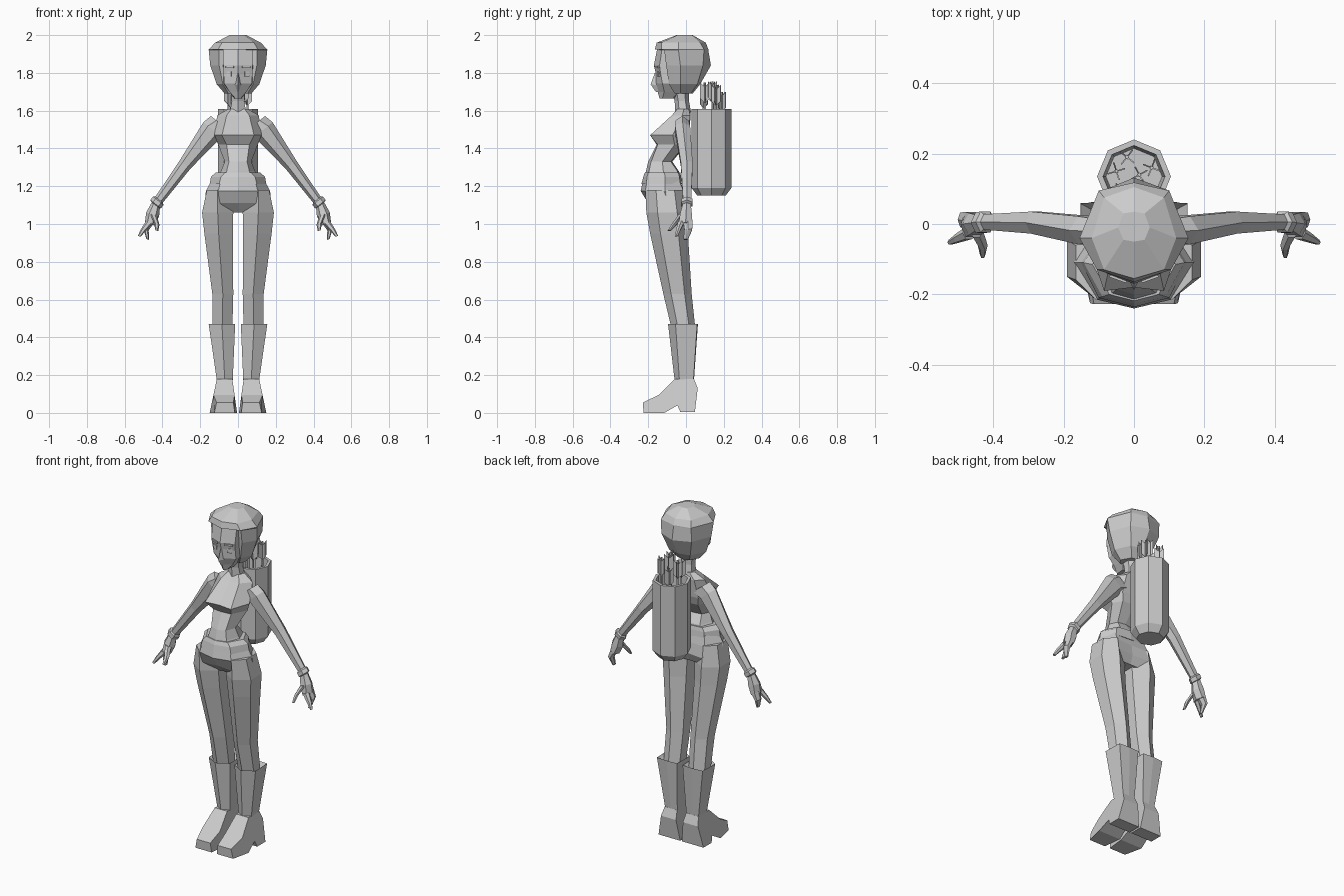
import bpy, bmesh, math
from mathutils import Vector

grey = bpy.data.materials.new("plain grey")
grey.diffuse_color = (0.6, 0.6, 0.6, 1)


def finish(name, bm, mirror=False):
    bmesh.ops.recalc_face_normals(bm, faces=bm.faces)
    me = bpy.data.meshes.new(name)
    bm.to_mesh(me)
    bm.free()
    me.materials.append(grey)
    ob = bpy.data.objects.new(name, me)
    bpy.context.collection.objects.link(ob)
    if mirror:
        ob.modifiers.new("mirror", 'MIRROR').use_mirror_merge = False
    return ob


def loft(name, rings, mirror=False):
    """Skin a list of point rings and cap both ends."""
    bm = bmesh.new()
    rs = [[bm.verts.new(p) for p in r] for r in rings]
    n = len(rs[0])
    for a, b in zip(rs, rs[1:]):
        for i in range(n):
            j = (i + 1) % n
            bm.faces.new((a[i], a[j], b[j], b[i]))
    bm.faces.new(rs[0])
    bm.faces.new(rs[-1])
    return finish(name, bm, mirror)


def sym(z, *half):
    """Symmetric level ring from half outline, front centre to back centre."""
    pts = [(x, y, z) for x, y in half]
    return pts + [(-x, y, z) for x, y, z in pts[-2:0:-1]]


def oval(c, u, v, n=6, turn=0.0):
    c, u, v = Vector(c), Vector(u), Vector(v)
    return [c + u * math.cos(a) + v * math.sin(a)
            for a in (2 * math.pi * (i + turn) / n for i in range(n))]


def box(name, c, s, mirror=False, rot=0.0):
    """Small box turned about z."""
    u = Vector((math.cos(rot), math.sin(rot), 0)) * s[0] / 2
    v = Vector((-math.sin(rot), math.cos(rot), 0)) * s[1] / 2
    rings = [[Vector(c) + Vector((0, 0, k * s[2] / 2)) + a * u + b * v
              for a, b in ((-1, -1), (1, -1), (1, 1), (-1, 1))] for k in (-1, 1)]
    return loft(name, rings, mirror)


# Hair cap, with the front set back below the fringe
loft("hair", [
    sym(2.0, (0, -.05), (.03, -.045), (.045, -.01), (.03, .03), (0, .035)),
    sym(1.96, (0, -.155), (.085, -.13), (.12, -.04), (.085, .075), (0, .105)),
    sym(1.925, (0, -.165), (.105, -.13), (.155, -.04), (.1, .095), (0, .118)),
    sym(1.92, (0, -.1), (.1, -.115), (.155, -.04), (.1, .095), (0, .118)),
    sym(1.84, (0, -.1), (.1, -.105), (.147, -.03), (.1, .09), (0, .132)),
    sym(1.74, (0, -.09), (.08, -.09), (.113, -.03), (.07, .06), (0, .075)),
    sym(1.69, (0, -.06), (.05, -.06), (.07, -.03), (.04, .025), (0, .035))])

# Face and jaw
loft("face", [
    sym(1.94, (0, -.15), (.08, -.125), (.08, 0), (0, 0)),
    sym(1.84, (0, -.17), (.078, -.14), (.08, 0), (0, 0)),
    sym(1.80, (0, -.16), (.076, -.135), (.08, 0), (0, 0)),
    sym(1.745, (0, -.165), (.074, -.125), (.08, -.02), (0, 0)),
    sym(1.70, (0, -.15), (.045, -.115), (.045, -.04), (0, -.03)),
    sym(1.665, (0, -.14), (.015, -.125), (.02, -.07), (0, -.06))])
loft("nose", [[(0, -.165, 1.80), (.004, -.155, 1.80), (-.004, -.155, 1.80)],
              [(0, -.187, 1.74), (.016, -.155, 1.735), (-.016, -.155, 1.735)],
              [(0, -.16, 1.70), (.004, -.145, 1.70), (-.004, -.145, 1.70)]])
box("eye", (.047, -.146, 1.795), (.026, .008, .026), True, .35)
box("eyebrow", (.045, -.155, 1.832), (.05, .009, .01), True, .35)

# Neck
loft("neck", [oval((0, y, z), (rx, 0, 0), (0, ry, 0), 6, .5) for y, z, rx, ry in
              ((-.03, 1.72, .045, .045), (-.022, 1.65, .038, .038), (-.015, 1.59, .05, .042))])

# Torso with pointed bust and narrow waist
loft("torso", [
    sym(1.61, (0, -.04), (.035, -.045), (.05, -.01), (.035, .015), (0, .02)),
    sym(1.575, (0, -.075), (.06, -.075), (.11, -.02), (.07, .022), (0, .025)),
    sym(1.47, (0, -.18), (.085, -.19), (.125, -.07), (.09, .012), (0, .015)),
    sym(1.42, (0, -.155), (.06, -.15), (.105, -.06), (.075, -.005), (0, 0)),
    sym(1.33, (0, -.2), (.048, -.185), (.07, -.125), (.048, -.08), (0, -.072)),
    sym(1.28, (0, -.212), (.06, -.195), (.09, -.12), (.06, -.045), (0, -.038)),
    sym(1.22, (0, -.225), (.08, -.2), (.13, -.11), (.09, -.04), (0, -.03))])

# Belt around the hips
loft("belt", [
    sym(1.272, (0, -.218), (.07, -.2), (.118, -.115), (.08, -.04), (0, -.03)),
    sym(1.25, (0, -.226), (.09, -.206), (.143, -.11), (.095, -.035), (0, -.026)),
    sym(1.212, (0, -.236), (.1, -.21), (.15, -.11), (.1, -.03), (0, -.022))])

# Pelvis tapering to the crotch
loft("pelvis", [
    sym(1.23, (0, -.228), (.09, -.206), (.14, -.11), (.1, -.035), (0, -.028)),
    sym(1.175, (0, -.24), (.105, -.215), (.17, -.11), (.11, -.015), (0, -.02)),
    sym(1.11, (0, -.19), (.1, -.2), (.175, -.1), (.11, 0), (0, -.012)),
    sym(1.06, (0, -.14), (.05, -.15), (.08, -.1), (.05, -.03), (0, -.03))])


# Legs, boots: x range and y range at each height
def leg_ring(z, x0, x1, y0, y1, shape):
    cx, cy, rx, ry = (x0 + x1) / 2, (y0 + y1) / 2, (x1 - x0) / 2, (y1 - y0) / 2
    return [(cx + a * rx, cy + b * ry, z) for a, b in shape]


thigh_shape = ((0, -1), (1, -.45), (1, .5), (0, 1), (-1, .5), (-1, -.45))
boot_shape = ((0, -1), (1, -.5), (.95, .95), (0, 1), (-.95, .95), (-1, -.5))
loft("leg", [leg_ring(*r, thigh_shape) for r in (
    (1.18, .05, .165, -.215, -.01), (1.06, .025, .19, -.21, .008), (.95, .027, .178, -.19, .01),
    (.63, .025, .136, -.12, .03), (.44, .03, .135, -.075, .05))], True)
loft("boot_shaft", [leg_ring(*r, boot_shape) for r in (
    (.44, .04, .125, -.065, .045), (.465, .016, .152, -.093, .06),
    (.47, .015, .155, -.095, .063), (.17, .028, .112, -.06, .042))], True)

# Boot foot: side outline swept from inner to outer face, wider at the sole
foot = ((-.06, .18), (.042, .18), (.062, .13), (.047, .005), (-.03, .005), (-.045, .04),
        (-.115, 0), (-.225, 0), (-.228, .055), (-.145, .095))
loft("boot_foot", [
    [(.005 + .025 * z / .18 + (.012 if y < -.2 else 0), y, z) for y, z in foot],
    [(.15 - .038 * z / .18 - (.025 if y < -.2 else 0), y, z) for y, z in foot]], True)


# Arms: centre, half thickness across, half depth in y
def limb(name, rows, across=(.78, 0, .62)):
    loft(name, [oval((x, y, z), Vector(across) * t, (0, d, 0), 6) for x, y, z, t, d in rows], True)


limb("arm", ((.085, -.02, 1.525, .075, .04), (.135, -.018, 1.50, .062, .046),
             (.28, .004, 1.315, .036, .036), (.435, .006, 1.105, .024, .024)))
limb("bracelet", ((.418, .006, 1.13, .024, .024), (.422, .006, 1.123, .036, .034),
                  (.436, .004, 1.105, .036, .034), (.44, .004, 1.10, .022, .022)))

# Hand with mitten fingers, index finger and thumb
flat = (.95, 0, .3)
limb("palm", ((.435, .004, 1.105, .024, .024), (.452, 0, 1.05, .036, .036),
              (.468, -.002, 1.0, .026, .042)), flat)
limb("fingers", ((.468, .01, 1.01, .022, .028), (.487, .012, .97, .015, .024),
                 (.478, -.002, .918, .007, .014)), flat)
limb("index_finger", ((.468, -.025, 1.01, .02, .02), (.5, -.04, .97, .014, .014),
                      (.523, -.052, .935, .008, .008)), flat)
limb("thumb", ((.448, -.02, 1.05, .02, .02), (.43, -.06, 1.0, .015, .016),
               (.43, -.088, .965, .008, .01)), flat)

# Quiver: open eight-sided tube with a chamfered base
loft("quiver", [oval((0, .135, z), (r, 0, 0), (0, r, 0), 8) for z, r in
                ((1.15, .075), (1.19, .105), (1.61, .105), (1.61, .088), (1.45, .08))])

# Arrows: square shafts with two crossed vanes
arrows = ((-.05, .15, 1.74, .3), (-.02, .19, 1.70, .9), (.015, .14, 1.755, .5),
          (.05, .16, 1.735, 1.2), (.03, .10, 1.75, .2), (-.035, .095, 1.72, .7))
for x, y, top, turn in arrows:
    box("arrow_shaft", (x, y, (1.45 + top) / 2), (.009, .009, top - 1.45), rot=turn)
    for k in (0, math.pi / 2):
        u = Vector((math.cos(turn + k), math.sin(turn + k), 0))
        w = Vector((-u.y, u.x, 0)) * .002
        outline = ((-.026, 0), (0, -.025), (.026, 0), (.026, -.085), (0, -.11), (-.026, -.085))
        loft("arrow_vane", [[Vector((x, y, top + h)) + u * a + w * s for a, h in outline]
                            for s in (-1, 1)])
